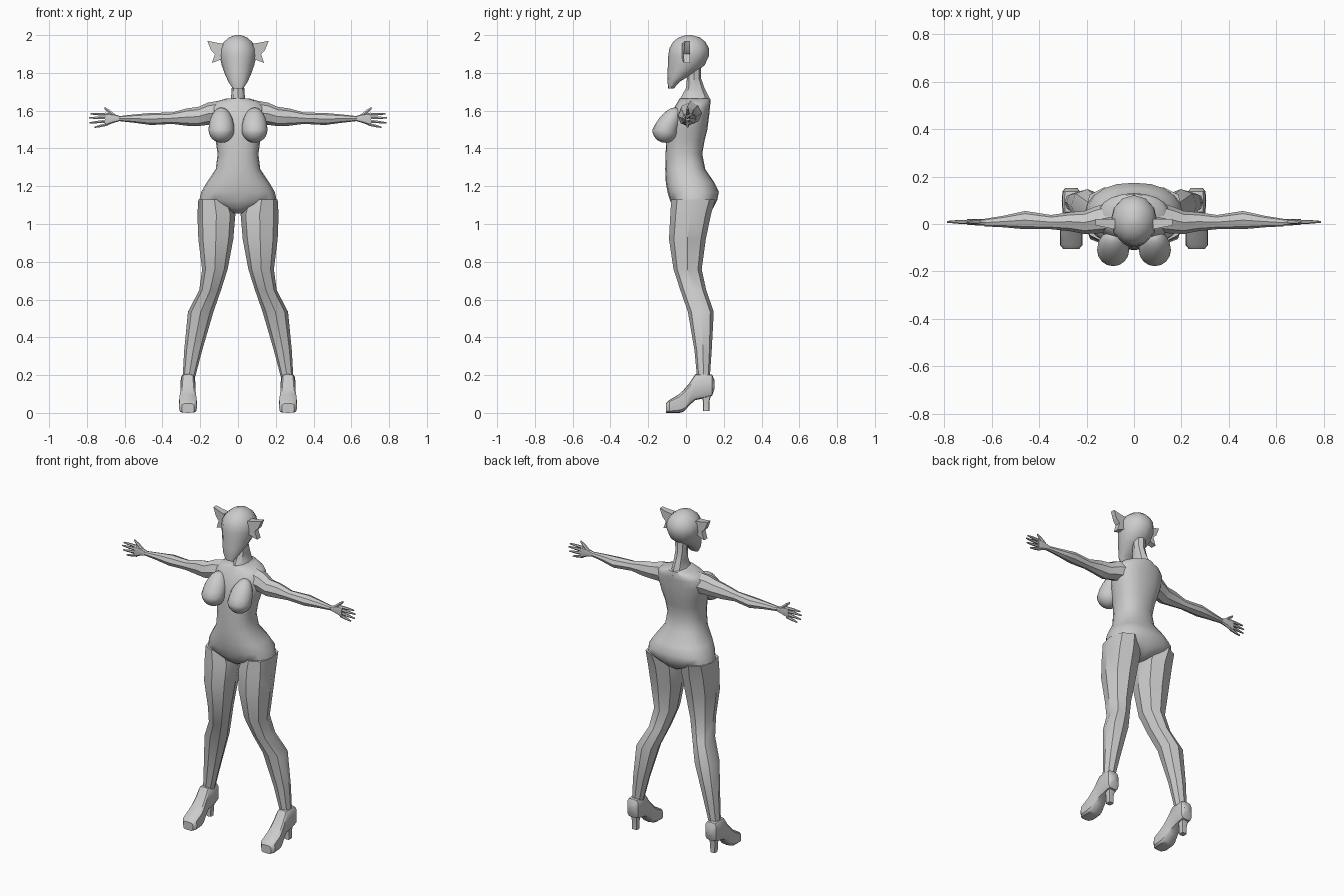
import bpy, bmesh, math
from mathutils import Vector


def finish(name, bm, mirror=False, angle=35):
    bmesh.ops.recalc_face_normals(bm, faces=bm.faces)
    me = bpy.data.meshes.new(name)
    bm.to_mesh(me)
    bm.free()
    ob = bpy.data.objects.new(name, me)
    bpy.context.collection.objects.link(ob)
    if mirror:
        ob.modifiers.new("mirror", "MIRROR").use_mirror_merge = False
    bpy.ops.object.select_all(action='DESELECT')
    bpy.context.view_layer.objects.active = ob
    ob.select_set(True)
    bpy.ops.object.shade_smooth_by_angle(angle=math.radians(angle))
    return ob


def power(v, e):
    return math.copysign(abs(v) ** e, v)


def loft(bm, axis, rings, n=8, e=1.0):
    """Skin rings given as (position on axis, a0, a1, b0, b1) extents."""
    loops = []
    for p, a0, a1, b0, b1 in rings:
        loop = []
        for i in range(n):
            t = 2 * math.pi * i / n
            a = (a0 + a1) / 2 + (a1 - a0) / 2 * power(round(math.cos(t), 6), e)
            b = (b0 + b1) / 2 + (b1 - b0) / 2 * power(round(math.sin(t), 6), e)
            co = {'x': (p, a, b), 'y': (a, p, b), 'z': (a, b, p)}[axis]
            loop.append(bm.verts.new(co))
        loops.append(loop)
    for l0, l1 in zip(loops, loops[1:]):
        for i in range(n):
            j = (i + 1) % n
            bm.faces.new((l0[i], l0[j], l1[j], l1[i]))
    bm.faces.new(loops[0])
    bm.faces.new(loops[-1])


def column(rows):
    """Rows (z, half width, front, back) to symmetric rings."""
    return [(z, -w, w, f, b) for z, w, f, b in rows]


# Torso
bm = bmesh.new()
loft(bm, 'z', column([
    (1.055, .02, -.02, .10), (1.085, .085, -.065, .145), (1.125, .205, -.085, .165),
    (1.17, .195, -.098, .174), (1.22, .165, -.107, .15), (1.29, .118, -.11, .102),
    (1.37, .108, -.108, .086), (1.44, .118, -.105, .098), (1.50, .135, -.10, .113),
    (1.57, .152, -.085, .122), (1.62, .15, -.06, .127), (1.645, .125, -.045, .13),
    (1.665, .06, -.033, .128)]), 20, .85)
finish("torso", bm, angle=50)

# Breasts: spheres drawn out upward into the chest
bm = bmesh.new()
bmesh.ops.create_uvsphere(bm, u_segments=16, v_segments=12, radius=.068)
for v in bm.verts:
    if v.co.z > 0:
        v.co.y += v.co.z * .75
        v.co.z *= 1.75
    v.co += Vector((.088, -.110, 1.498))
finish("breast", bm, True, 50)

# Neck
bm = bmesh.new()
loft(bm, 'z', column([(1.64, .06, -.045, .13), (1.665, .037, -.03, .125),
                      (1.72, .033, .0, .098), (1.77, .033, .005, .08),
                      (1.85, .04, .0, .08)]), 8)
finish("neck", bm)

# Head with pointed chin and ridge down the face
bm = bmesh.new()
loft(bm, 'z', column([
    (1.718, .028, -.094, -.065), (1.755, .052, -.098, -.03), (1.80, .072, -.098, .045),
    (1.84, .086, -.096, .098), (1.89, .098, -.094, .122), (1.93, .095, -.088, .122),
    (1.965, .074, -.068, .102), (1.988, .047, -.038, .073), (2.0, .015, .0, .03)]), 12)
finish("head", bm, angle=40)

# Finned ears
bm = bmesh.new()
outline = [(.08, 1.955), (.115, 1.96), (.163, 1.97), (.143, 1.92), (.122, 1.9),
           (.138, 1.853), (.112, 1.862), (.085, 1.875)]
face = bm.faces.new([bm.verts.new((x, -.022 + .2 * (x - .08), z)) for x, z in outline])
ext = bmesh.ops.extrude_face_region(bm, geom=[face])
for v in ext['geom']:
    if isinstance(v, bmesh.types.BMVert):
        v.co.y = .022
finish("ear", bm, True)

# Arms
bm = bmesh.new()
loft(bm, 'x', [
    (.09, -.035, .095, 1.53, 1.655), (.16, -.04, .075, 1.525, 1.642),
    (.21, -.042, .055, 1.518, 1.62), (.27, -.03, .05, 1.52, 1.612),
    (.35, -.022, .038, 1.53, 1.59), (.46, -.022, .055, 1.524, 1.588),
    (.55, -.014, .035, 1.536, 1.58), (.63, -.01, .022, 1.545, 1.571)], 8)
finish("arm", bm, True)

# Hands: palm, four fingers and a thumb
bm = bmesh.new()
loft(bm, 'x', [(.62, -.006, .02, 1.547, 1.57), (.66, -.006, .022, 1.535, 1.583),
               (.705, -.003, .02, 1.518, 1.59)], 8, .8)
for z0, z1, tip in [(1.581, 1.583, .78), (1.563, 1.562, .79), (1.545, 1.536, .785),
                    (1.528, 1.512, .76)]:
    mid, zm = (.69 + tip) / 2, (z0 + z1) / 2
    loft(bm, 'x', [(.69, 0, .018, z0 - .009, z0 + .009),
                   (mid, .001, .017, zm - .008, zm + .008),
                   (tip, .005, .013, z1 - .004, z1 + .004)], 6)
loft(bm, 'x', [(.645, 0, .02, 1.553, 1.577), (.68, .0, .018, 1.58, 1.606),
               (.708, .004, .013, 1.608, 1.622)], 6)
finish("hand", bm, True)

# Legs
bm = bmesh.new()
loft(bm, 'z', [
    (1.13, .04, .21, -.078, .155), (1.05, .014, .215, -.083, .132),
    (.92, .025, .21, -.09, .105), (.76, .055, .19, -.066, .083),
    (.65, .09, .205, -.03, .107), (.535, .13, .265, .01, .147),
    (.33, .19, .285, .045, .136), (.17, .232, .294, .06, .125)], 8, .9)
finish("leg", bm, True)

# High-heeled shoes
bm = bmesh.new()
cx = .265
loft(bm, 'y', [(y, cx - w, cx + w, lo, hi) for y, w, lo, hi in [
    (-.106, .033, 0, .05), (-.088, .048, 0, .068), (-.035, .048, 0, .1),
    (-.012, .045, .006, .122), (.02, .04, .042, .16), (.05, .037, .068, .205),
    (.10, .04, .078, .208), (.138, .037, .09, .203), (.152, .025, .13, .17)]], 12, .5)
loft(bm, 'z', [(.01, .248, .282, .09, .124), (.06, .247, .283, .09, .124),
               (.11, .24, .29, .08, .135)], 8, .4)
finish("shoe", bm, True)
